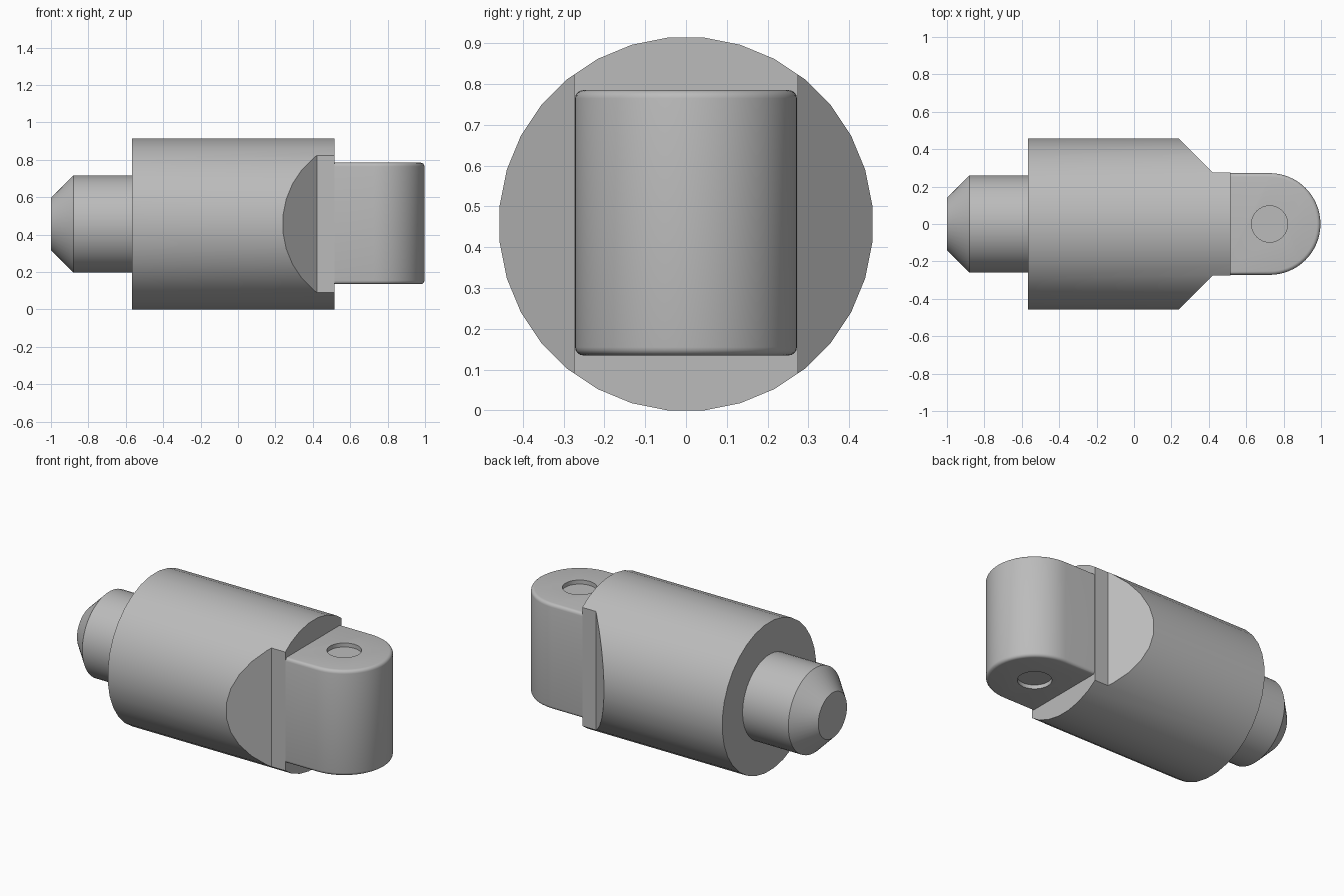
import bpy, bmesh, math
from mathutils import Vector

cube = bpy.data.objects.get("Cube")
if cube:
    bpy.data.objects.remove(cube, do_unlink=True)

AXIS_Z = 0.457
EYE_X, EYE_R = 0.725, 0.272
LUG_LOW, LUG_HIGH = 0.135, 0.785

steel = bpy.data.materials.new("steel grey")
steel.use_nodes = True
steel.diffuse_color = (0.5, 0.5, 0.5, 1)
steel.node_tree.nodes["Principled BSDF"].inputs["Base Color"].default_value = (0.5, 0.5, 0.5, 1)


def finish(bm, name):
    bmesh.ops.recalc_face_normals(bm, faces=bm.faces)
    mesh = bpy.data.meshes.new(name)
    bm.to_mesh(mesh)
    bm.free()
    mesh.materials.append(steel)
    obj = bpy.data.objects.new(name, mesh)
    bpy.context.collection.objects.link(obj)
    return obj


def lathe(name, profile, sides):
    """Turn (x, radius) points about the long axis and cap both ends."""
    bm = bmesh.new()
    rings = []
    for x, r in profile:
        angles = [math.tau * (i + 0.5) / sides for i in range(sides)]
        rings.append([bm.verts.new((x, r * math.sin(a), AXIS_Z + r * math.cos(a))) for a in angles])
    for a, b in zip(rings, rings[1:]):
        for i in range(sides):
            j = (i + 1) % sides
            bm.faces.new((a[i], a[j], b[j], b[i]))
    bm.faces.new(rings[0])
    bm.faces.new(rings[-1])
    return finish(bm, name)


def prism(name, outline, low, high, bevel=0):
    """Extrude a plan outline upward, optionally rounding its rims."""
    bm = bmesh.new()
    face = bm.faces.new([bm.verts.new((x, y, low)) for x, y in outline])
    new = bmesh.ops.extrude_face_region(bm, geom=[face])["geom"]
    bmesh.ops.translate(bm, vec=Vector((0, 0, high - low)),
                        verts=[v for v in new if isinstance(v, bmesh.types.BMVert)])
    if bevel:
        rims = [e for e in bm.edges if abs(e.verts[0].co.z - e.verts[1].co.z) < 1e-5]
        bmesh.ops.bevel(bm, geom=rims, offset=bevel, segments=4, profile=0.5, affect='EDGES')
    return finish(bm, name)


def circle(x, r, count):
    return [(x + r * math.cos(math.tau * i / count), r * math.sin(math.tau * i / count))
            for i in range(count)]


def cut(obj, cutter):
    mod = obj.modifiers.new("cut", 'BOOLEAN')
    mod.operation, mod.solver, mod.object = 'DIFFERENCE', 'EXACT', cutter
    bpy.context.view_layer.objects.active = obj
    bpy.ops.object.modifier_apply(modifier=mod.name)
    bpy.data.objects.remove(cutter, do_unlink=True)


# Large cylinder, with a sloped shoulder and flat milled into each side
body = lathe("body", [(-0.568, 0.459), (0.515, 0.459)], 32)
for side in (-1, 1):
    shoulder = [(0.2, 0.497), (0.422, 0.275), (0.7, 0.275), (0.7, 0.7), (0.2, 0.7)]
    cut(body, prism("shoulder_cutter", [(x, y * side) for x, y in shoulder], -0.2, 1.2))

# Shank with a tapered tip
shank = lathe("shank", [(-1, 0.14), (-0.88, 0.26), (-0.55, 0.26)], 48)

# Rounded lug, with a shallow pin recess above and below
arc = [math.pi * (i / 32 - 0.5) for i in range(33)]
outline = [(EYE_X + EYE_R * math.cos(a), EYE_R * math.sin(a)) for a in arc]
outline += [(0.45, EYE_R), (0.45, -EYE_R)]
lug = prism("lug", outline, LUG_LOW, LUG_HIGH, 0.02)
for z in (LUG_LOW, LUG_HIGH):
    cut(lug, prism("recess_cutter", circle(EYE_X, 0.097, 32), z - 0.025, z + 0.025))

# Smooth curved walls, keep machined edges sharp
bpy.ops.object.select_all(action='DESELECT')
for obj in (body, shank, lug):
    obj.select_set(True)
bpy.context.view_layer.objects.active = body
bpy.ops.object.shade_smooth_by_angle(angle=math.radians(30))
